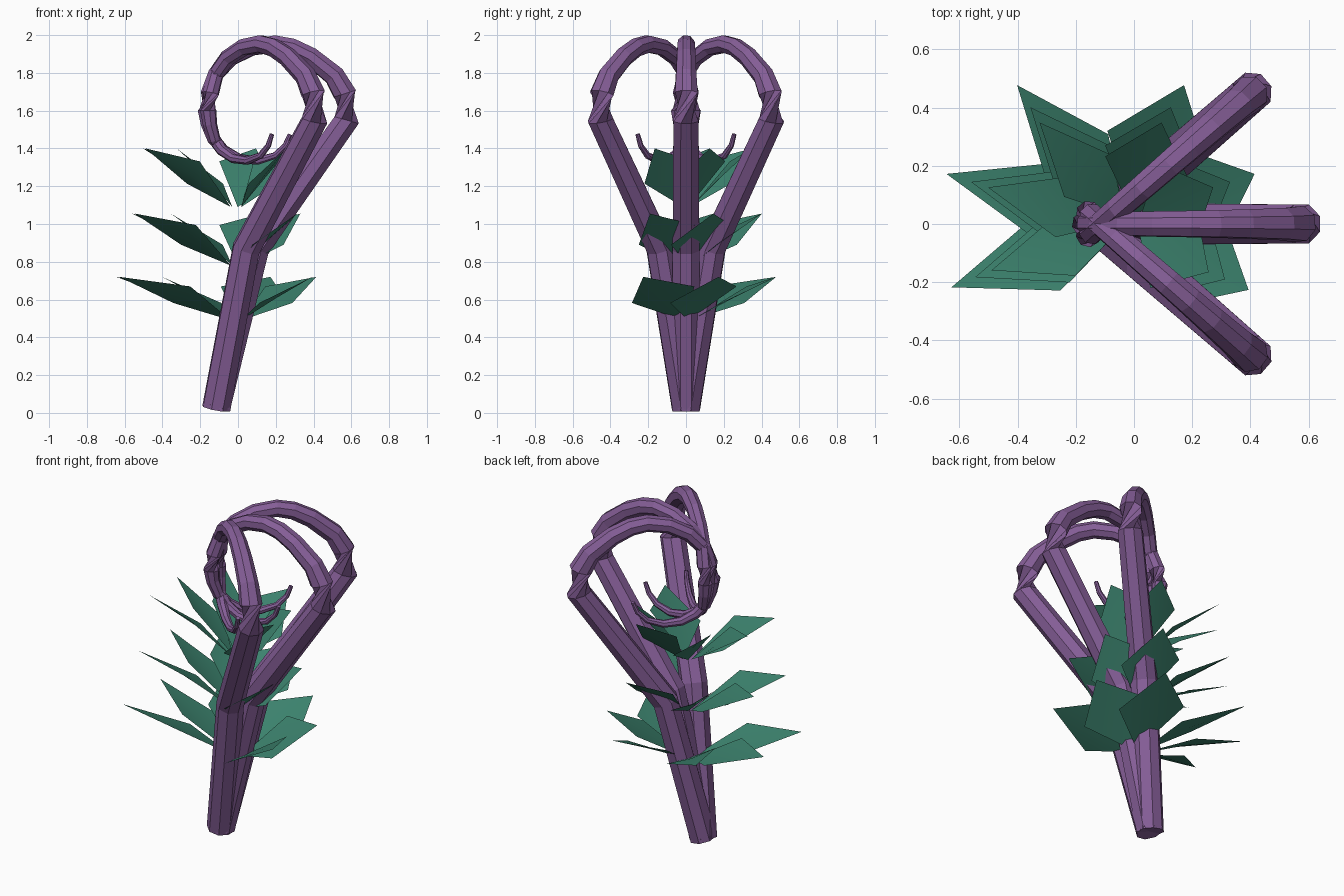
import bpy
import math
from mathutils import Vector

if "Cube" in bpy.data.objects:
    bpy.data.objects.remove(bpy.data.objects["Cube"])

PIVOT = Vector((-0.115, 0, 0))


def material(name, rgb):
    m = bpy.data.materials.new(name)
    m.diffuse_color = (*rgb, 1)
    m.use_nodes = True
    m.node_tree.nodes["Principled BSDF"].inputs["Base Color"].default_value = m.diffuse_color
    return m


purple = material("purple stalk", (0.235, 0.112, 0.31))
green = material("leaf green", (0.045, 0.225, 0.155))


def make_object(name, verts, faces, mat, smooth=False):
    me = bpy.data.meshes.new(name)
    me.from_pydata(verts, [], faces)
    me.materials.append(mat)
    for p in me.polygons:
        p.use_smooth = smooth
    ob = bpy.data.objects.new(name, me)
    bpy.context.collection.objects.link(ob)


# Stalk path in its own plane: outward distance, height, radius, ring twist (degrees)
PATH = [
    (0.00, 0.024, 0.079, 0), (0.21, 0.87, 0.077, 0), (0.69, 1.55, 0.072, 0),
    (0.68, 1.69, 0.065, 140), (0.625, 1.785, 0.058, 140), (0.50, 1.885, 0.053, 140),
    (0.40, 1.935, 0.05, 140), (0.31, 1.953, 0.048, 140), (0.19, 1.935, 0.046, 140),
    (0.08, 1.88, 0.044, 140), (-0.005, 1.79, 0.043, 140), (-0.04, 1.69, 0.045, 140),
    (-0.055, 1.60, 0.044, 280), (-0.045, 1.53, 0.038, 280), (-0.015, 1.45, 0.034, 280),
    (0.04, 1.39, 0.03, 280), (0.12, 1.347, 0.026, 280), (0.22, 1.335, 0.022, 280),
    (0.31, 1.362, 0.018, 280), (0.365, 1.415, 0.015, 280), (0.39, 1.475, 0.012, 280),
]
SIDES = 8


def stalk(name, angle):
    out = Vector((math.cos(angle), math.sin(angle), 0))
    side = Vector((-math.sin(angle), math.cos(angle), 0))
    pts = [out * p[0] + Vector((0, 0, p[1])) for p in PATH]
    verts, faces = [], []
    n = len(pts)
    for i, p in enumerate(pts):
        t = Vector()
        if i > 0:
            t += (p - pts[i - 1]).normalized()
        if i < n - 1:
            t += (pts[i + 1] - p).normalized()
        normal = side.cross(t.normalized())
        for k in range(SIDES):
            a = 2 * math.pi * (k + 0.5) / SIDES + math.radians(PATH[i][3])
            verts.append(PIVOT + p + PATH[i][2] * (normal * math.cos(a) + side * math.sin(a)))
    for i in range(n - 1):
        for k in range(SIDES):
            k2 = (k + 1) % SIDES
            a, b = i * SIDES, (i + 1) * SIDES
            faces.append((a + k, a + k2, b + k2, b + k))
    faces.append(tuple(reversed(range(SIDES))))
    faces.append(tuple(range((n - 1) * SIDES, n * SIDES)))
    make_object(name, verts, faces, purple)


for label, deg in (("middle", 0), ("back", 41), ("front", -41)):
    stalk("curled_stalk_" + label, math.radians(deg))


def leaf_tier(name, z0, z1, reach, width):
    verts, faces = [], []
    for deg in (-24, 18, 59, 121, 162, 203):
        a = math.radians(deg)
        tip = PIVOT + Vector((math.cos(a), math.sin(a), 0)) * reach
        centre = Vector((-0.01, 0, 0))
        u = (tip - centre).normalized()
        v = Vector((-u.y, u.x, 0))
        root = centre + u * 0.03
        f, w = (0.50, 0.19) if deg < 90 else (0.44, 0.135)

        def point(frac, off, h):
            z = z0 + (z1 - z0) * h
            return root.lerp(tip, frac) + v * (off * width) + Vector((0, 0, z))

        # root, midrib, tip, then the high and the low side corner
        b = len(verts)
        verts += [point(0, 0, 0), point(f, 0, 0.52), point(1, 0, 1),
                  point(f, w, 0.78), point(f, -w, 0.40)]
        faces += [(b, b + 1, b + 3), (b + 1, b + 2, b + 3),
                  (b, b + 4, b + 1), (b + 1, b + 4, b + 2)]
    make_object(name, verts, faces, green, smooth=True)


leaf_tier("lower_leaves", 0.49, 0.72, 0.557, 1.0)
leaf_tier("middle_leaves", 0.78, 1.055, 0.468, 0.9)
leaf_tier("upper_leaves", 1.09, 1.40, 0.407, 0.8)
